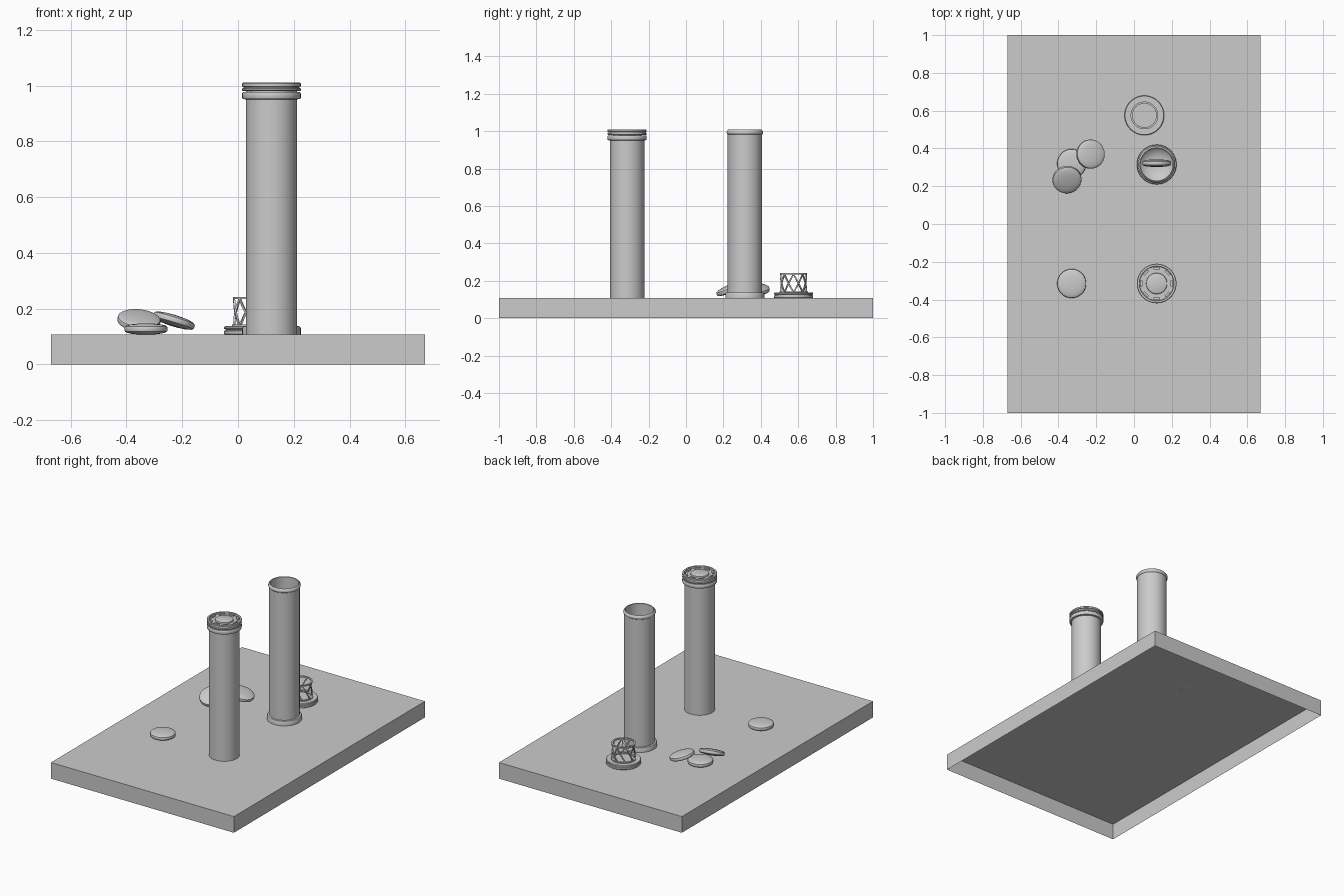
import bpy, bmesh, math
from mathutils import Vector, Matrix

if "Cube" in bpy.data.objects:
    bpy.data.objects.remove(bpy.data.objects["Cube"])

TOP = 0.107  # upper surface of the slab


def finish(bm, name, loc=(0, 0, 0), rot=(0, 0, 0), smooth=True, fix=True):
    if fix:
        bmesh.ops.recalc_face_normals(bm, faces=bm.faces)
    me = bpy.data.meshes.new(name)
    bm.to_mesh(me)
    bm.free()
    ob = bpy.data.objects.new(name, me)
    bpy.context.collection.objects.link(ob)
    ob.location = loc
    ob.rotation_euler = [math.radians(a) for a in rot]
    if smooth:
        bpy.context.view_layer.objects.active = ob
        ob.select_set(True)
        bpy.ops.object.shade_smooth_by_angle(angle=math.radians(35))
        ob.select_set(False)
    return ob


def lathe(bm, profile, n=48, closed=False):
    """Spin (radius, z) points around z; radius 0 becomes a pole."""
    rings = []
    for r, z in profile:
        if r == 0:
            rings.append([bm.verts.new((0, 0, z))] * n)
        else:
            rings.append([bm.verts.new((r * math.cos(2 * math.pi * i / n),
                                        r * math.sin(2 * math.pi * i / n), z)) for i in range(n)])
    pairs = list(zip(rings, rings[1:]))
    if closed:
        pairs.append((rings[-1], rings[0]))
    for a, b in pairs:
        for i in range(n):
            j = (i + 1) % n
            quad = list(dict.fromkeys([a[i], a[j], b[j], b[i]]))
            if len(quad) > 2:
                bm.faces.new(quad)


def strut(bm, p, q, w):
    """Thin square bar between two points."""
    p, q = Vector(p), Vector(q)
    d = q - p
    m = Matrix.Translation((p + q) / 2) @ d.to_track_quat('Z', 'Y').to_matrix().to_4x4()
    bmesh.ops.create_cube(bm, size=1, matrix=m @ Matrix.Diagonal((w, w, d.length, 1)))


def tablet(name, loc, rot=(0, 0, 0)):
    bm = bmesh.new()
    half = [(0, 0.02), (0.03, 0.0192), (0.055, 0.0165), (0.07, 0.0125), (0.0755, 0.009), (0.077, 0.005)]
    lathe(bm, half + [(r, -z) for r, z in reversed(half)])
    return finish(bm, name, loc, rot)


def cap(name, loc, rot=(0, 0, 0)):
    # stepped lid with recessed top and central hub
    bm = bmesh.new()
    lathe(bm, [(0, 0), (0.102, 0), (0.105, 0.003), (0.105, 0.009), (0.1, 0.011), (0.1, 0.015),
               (0.105, 0.017), (0.105, 0.027), (0.102, 0.03), (0.092, 0.03), (0.09, 0.02),
               (0.056, 0.02), (0.054, 0.028), (0.05, 0.03), (0, 0.03)])
    finish(bm, name + "_lid", loc, rot)
    # ring of short arc ribs in the recess
    bm = bmesh.new()
    for i in range(8):
        m = (Matrix.Rotation(math.pi * i / 4, 4, 'Z') @ Matrix.Translation((0.08, 0, 0.024))
             @ Matrix.Diagonal((0.011, 0.034, 0.01, 1)))
        bmesh.ops.create_cube(bm, size=1, matrix=m)
    finish(bm, name + "_ribs", loc, rot, smooth=False)
    # spring cage
    bm = bmesh.new()
    lathe(bm, [(0.063, -0.105), (0.073, -0.105), (0.073, -0.097), (0.063, -0.097)], closed=True)
    lathe(bm, [(0.063, -0.006), (0.076, -0.006), (0.076, 0.001), (0.063, 0.001)], closed=True)
    for i in range(8):
        a = 2 * math.pi * i / 8
        for k in range(4):
            pts = [(0.069 * math.cos(a + 0.2 * t), 0.069 * math.sin(a + 0.2 * t), -0.1 * t / 4)
                   for t in (k, k + 1)]
            strut(bm, pts[0], pts[1], 0.007)
    finish(bm, name + "_spring_cage", loc, rot)


# Slab, open underneath
bm = bmesh.new()
bmesh.ops.create_cube(bm, size=1, matrix=Matrix.Translation((0, 0, TOP / 2))
                      @ Matrix.Diagonal((1.34, 2, TOP, 1)))
bmesh.ops.delete(bm, geom=[f for f in bm.faces if f.normal.z < -0.5], context='FACES')
finish(bm, "base_slab", smooth=False, fix=False)

# Closed tube with collar below its cap
bm = bmesh.new()
lathe(bm, [(0, TOP), (0.092, TOP), (0.092, 0.95), (0.103, 0.952), (0.105, 0.956), (0.105, 0.972),
           (0.102, 0.977), (0.084, 0.977), (0.084, TOP + 0.012), (0, TOP + 0.012)])
finish(bm, "closed_tube", (0.12, -0.315, 0))
cap("fitted_cap", (0.12, -0.315, 0.98))

# Open tube with foot ring and rolled rim
bm = bmesh.new()
lathe(bm, [(0, TOP), (0.105, TOP), (0.105, 0.13), (0.102, 0.136), (0.092, 0.138), (0.092, 0.982),
           (0.096, 0.986), (0.098, 0.992), (0.096, 1.0), (0.089, 1.008), (0.085, 1.006),
           (0.085, 0.15), (0.07, 0.135), (0.04, 0.125), (0, 0.122)])
finish(bm, "open_tube", (0.12, 0.315, 0))
tablet("tablet_in_tube", (0.12, 0.322, 0.207), (90, 0, 0))

# Removed cap lying upside down
cap("loose_cap", (0.055, 0.575, TOP + 0.03), (180, 0, 0))

# Tablets on the slab
tablet("single_tablet", (-0.33, -0.315, TOP + 0.02))
tablet("pile_tablet_flat", (-0.33, 0.32, TOP + 0.02))
tablet("pile_tablet_front", (-0.355, 0.235, 0.158), (24, 6, 0))
tablet("pile_tablet_side", (-0.23, 0.37, 0.157), (-3, 17, 0))
